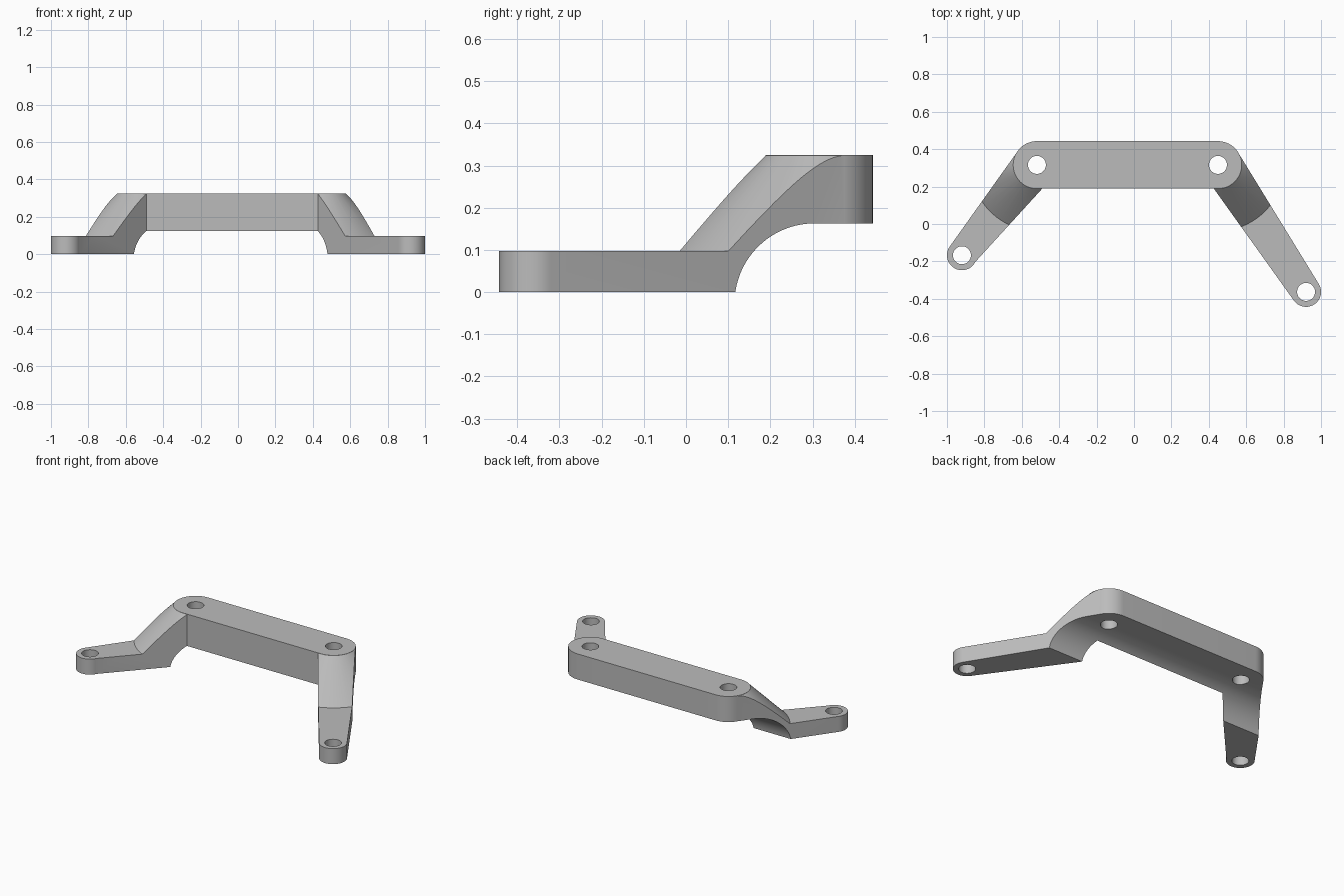
import bpy
import bmesh
from math import sin, cos, pi, radians
from mathutils import Vector, Matrix

if "Cube" in bpy.data.objects:
    bpy.data.objects.remove(bpy.data.objects["Cube"])

TOP, FOOT = 0.325, 0.098          # heights of the beam top and the foot tops
HUB_R, TIP_R, HOLE_R = 0.127, 0.08, 0.048
HUB_L, HUB_R_POS = (-0.519, 0.316), (0.449, 0.316)
TIP_L, TIP_R_POS = (-0.92, -0.167), (0.92, -0.363)

grey = bpy.data.materials.new("plain grey")
grey.use_nodes = True
grey.diffuse_color = (0.5, 0.5, 0.5, 1)
grey.node_tree.nodes["Principled BSDF"].inputs["Base Color"].default_value = (0.5, 0.5, 0.5, 1)


def arc(centre, radius, start, end, steps=32):
    """Points on a circular arc, angles in degrees."""
    angles = [radians(start + (end - start) * i / steps) for i in range(steps + 1)]
    return [(centre[0] + radius * cos(a), centre[1] + radius * sin(a)) for a in angles]


def finish(name, bm):
    bmesh.ops.recalc_face_normals(bm, faces=bm.faces)
    mesh = bpy.data.meshes.new(name)
    bm.to_mesh(mesh)
    bm.free()
    mesh.materials.append(grey)
    obj = bpy.data.objects.new(name, mesh)
    bpy.context.collection.objects.link(obj)
    return obj


def prism(name, outline, low, high, along_x=False):
    """Extrude a flat outline upward, or sideways when along_x is set."""
    bm = bmesh.new()
    place = (lambda p: (low, p[0], p[1])) if along_x else (lambda p: (p[0], p[1], low))
    face = bm.faces.new([bm.verts.new(place(p)) for p in outline])
    new = bmesh.ops.extrude_face_region(bm, geom=[face])["geom"]
    shift = Vector((high - low, 0, 0) if along_x else (0, 0, high - low))
    bmesh.ops.translate(bm, verts=[v for v in new if isinstance(v, bmesh.types.BMVert)], vec=shift)
    return finish(name, bm)


def ring(name, centre, profile, steps=96):
    """Lathe a closed radius/height profile about a vertical axis."""
    bm = bmesh.new()
    loops = [[bm.verts.new((centre[0] + r * cos(a), centre[1] + r * sin(a), z)) for r, z in profile]
             for a in (2 * pi * i / steps for i in range(steps))]
    n = len(profile)
    for i in range(steps):
        a, b = loops[i], loops[(i + 1) % steps]
        for j in range(n):
            k = (j + 1) % n
            bm.faces.new((a[j], b[j], b[k], a[k]))
    return finish(name, bm)


def combine(target, tool, operation):
    """Apply a boolean and discard the tool."""
    tool.hide_render = True
    mod = target.modifiers.new(operation.lower(), "BOOLEAN")
    mod.operation, mod.object, mod.solver = operation, tool, "EXACT"
    bpy.context.view_layer.objects.active = target
    bpy.ops.object.modifier_apply(modifier=mod.name)
    bpy.data.objects.remove(tool)


# Raised beam with rounded ends
bracket = prism("bracket", arc(HUB_L, HUB_R, 90, 270) + arc(HUB_R_POS, HUB_R, -90, 90), 0, TOP)

# Tapered arms: tip arc, then back to the inner corner and the hub
arms = (
    ("right_arm", HUB_L, TIP_L, 144.8, 333.4, (-0.475, 0.206), 144.8),
    ("left_arm", HUB_R_POS, TIP_R_POS, 31.1, -142.1, (0.414, 0.207), 31.1),
)
for name, hub, tip, start, end, corner, side in arms:
    outline = arc(tip, TIP_R, start, end) + [corner, hub] + arc(hub, HUB_R - 0.0005, side, side, 1)[:1]
    arm = prism(name, outline, 0, TOP - 0.0005)
    # Conical ramp from the hub down to the flat foot
    cone = 0.451
    ramp = ring(name + "_ramp_cutter", hub,
                [(cone - FOOT, FOOT), (1.2, FOOT), (1.2, 0.4), (cone - 0.4, 0.4)])
    combine(arm, ramp, "DIFFERENCE")
    combine(bracket, arm, "UNION")

# Curved underside, swept across the whole width
underside = arc((0.305, -0.027), 0.19, 180, 90) + [(0.6, 0.163), (0.6, -0.1), (0.115, -0.1)]
combine(bracket, prism("underside_cutter", underside, -1.2, 1.2, True), "DIFFERENCE")

# Four screw holes
for centre in (HUB_L, HUB_R_POS, TIP_L, TIP_R_POS):
    combine(bracket, prism("hole_cutter", arc(centre, HOLE_R, 0, 360, 48)[:-1], -0.2, 0.5), "DIFFERENCE")

# Smooth curved walls, crisp edges
bpy.ops.object.select_all(action="DESELECT")
bracket.select_set(True)
bpy.context.view_layer.objects.active = bracket
bpy.ops.object.shade_smooth_by_angle(angle=radians(25))
